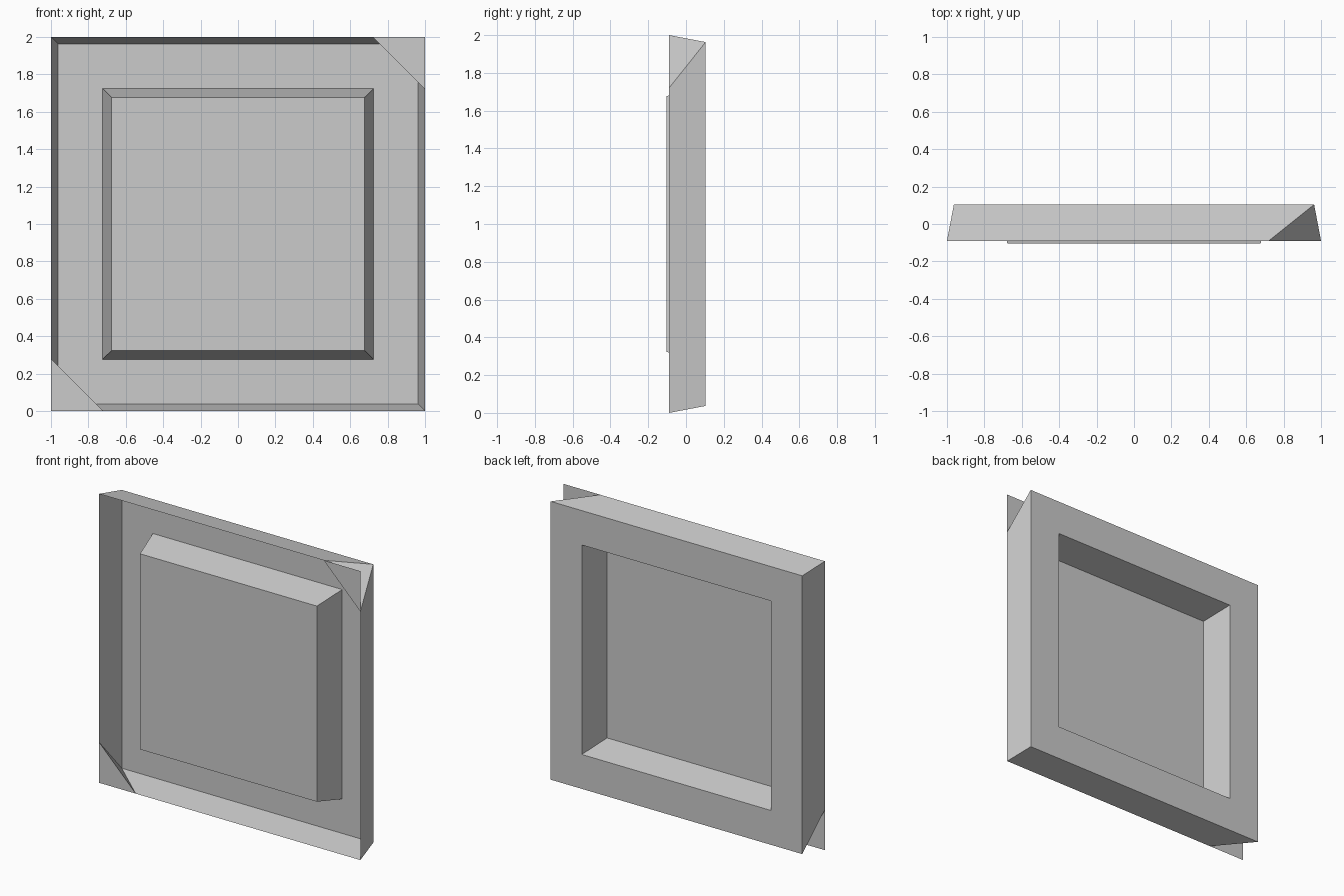
import bpy
import bmesh

cube = bpy.data.objects.get("Cube")
if cube:
    bpy.data.objects.remove(cube, do_unlink=True)

# Single grey material
grey = bpy.data.materials.new("plain grey")
grey.use_nodes = True
colour = (0.6, 0.6, 0.6, 1)
grey.diffuse_color = colour
grey.node_tree.nodes["Principled BSDF"].inputs["Base Color"].default_value = colour

BACK, RIM, FACE = 0.104, -0.09, -0.104   # depths of the sheet
CORNERS = [(-1, -1), (1, -1), (1, 1), (-1, 1)]
CUT = 0.72                               # where the rim corners start


def finish(name, bm):
    bmesh.ops.remove_doubles(bm, verts=bm.verts, dist=0.0001)
    mesh = bpy.data.meshes.new(name)
    bm.to_mesh(mesh)
    bm.free()
    mesh.materials.append(grey)
    obj = bpy.data.objects.new(name, mesh)
    bpy.context.collection.objects.link(obj)


def ring(bm, half, y):
    return [bm.verts.new((sx * half, y, 1 + sz * half)) for sx, sz in CORNERS]


def bridge(bm, a, b):
    for i in range(4):
        j = (i + 1) % 4
        bm.faces.new((a[i], a[j], b[j], b[i]))


# Flat frame and raised centre panel, one thin pressed sheet
bm = bmesh.new()
outer = ring(bm, 0.963, BACK)
base = ring(bm, 0.725, BACK)
top = ring(bm, 0.677, FACE)
bridge(bm, outer, base)
bridge(bm, base, top)
bm.faces.new(top)
finish("frame_and_panel", bm)

# Flared rim sides, running between the corner cuts
bm = bmesh.new()
outer = ring(bm, 0.963, BACK)
for i, (a, b) in enumerate(zip(CORNERS, CORNERS[1:] + CORNERS[:1])):
    ends = []
    for p, q in ((a, b), (b, a)):
        x, z = [s if s == t else s * CUT for s, t in zip(p, q)]
        ends.append(bm.verts.new((x, RIM, 1 + z)))
    bm.faces.new((outer[i], ends[0], ends[1], outer[(i + 1) % 4]))
finish("rim_sides", bm)

# Rim corners: two folded outwards, two folded flat across the front
bm = bmesh.new()
for sx, sz in CORNERS:
    apex = bm.verts.new((sx * 0.963, BACK, 1 + sz * 0.963))
    tip = bm.verts.new((sx, RIM, 1 + sz))
    along_x = bm.verts.new((sx * CUT, RIM, 1 + sz))
    along_z = bm.verts.new((sx, RIM, 1 + sz * CUT))
    if sx == sz:
        faces = ((tip, along_x, along_z), (along_x, apex, along_z))
    else:
        faces = ((tip, along_x, apex), (tip, apex, along_z))
    for face in faces:
        # Keep one winding on every corner
        bm.faces.new(face if sx == sz else face[::-1])
finish("rim_corners", bm)
